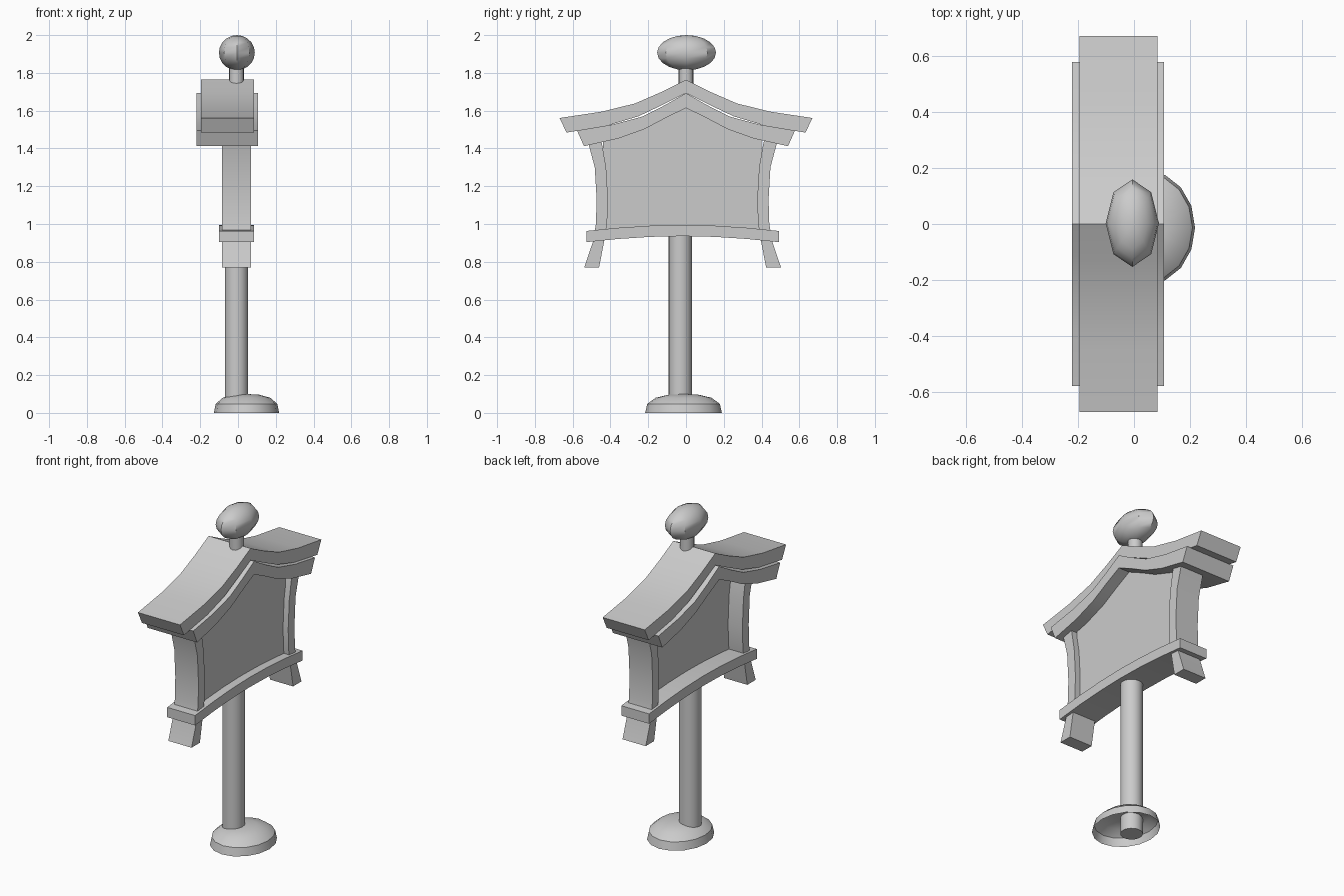
import bpy, bmesh, math

if "Cube" in bpy.data.objects:
    bpy.data.objects.remove(bpy.data.objects["Cube"])


def finish(name, bm, angle=30):
    bmesh.ops.recalc_face_normals(bm, faces=bm.faces)
    me = bpy.data.meshes.new(name)
    bm.to_mesh(me)
    bm.free()
    ob = bpy.data.objects.new(name, me)
    bpy.context.collection.objects.link(ob)
    bpy.ops.object.select_all(action='DESELECT')
    ob.select_set(True)
    bpy.context.view_layer.objects.active = ob
    bpy.ops.object.shade_smooth_by_angle(angle=math.radians(angle))
    return ob


def slab(name, upper, lower, x0, x1):
    """Strip between two matching (y, z) lines, extruded along x."""
    bm = bmesh.new()
    rows = [[bm.verts.new((x, y, z)) for y, z in line]
            for x, line in ((x0, upper), (x1, upper), (x1, lower), (x0, lower))]
    n = len(upper)
    for i in range(n - 1):
        for k in range(4):
            a, b = rows[k], rows[(k + 1) % 4]
            bm.faces.new((a[i], a[i + 1], b[i + 1], b[i]))
    bm.faces.new([r[0] for r in rows])
    bm.faces.new([r[-1] for r in rows])
    return finish(name, bm)


def lathe(name, profile, segs, centre, sx=1, sy=1, angle=30):
    """Revolve (radius, z) points around a vertical axis."""
    bm = bmesh.new()
    rings = []
    for r, z in profile:
        if r == 0:
            rings.append([bm.verts.new((*centre, z))] * segs)
        else:
            rings.append([bm.verts.new((centre[0] + sx * r * math.cos(t), centre[1] + sy * r * math.sin(t), z))
                          for t in (2 * math.pi * i / segs for i in range(segs))])
    for a, b in zip(rings, rings[1:]):
        for i in range(segs):
            j = (i + 1) % segs
            bm.faces.new(list(dict.fromkeys((a[i], a[j], b[j], b[i]))))
    return finish(name, bm, angle)


def mirrored(half, cy=0.0):
    """Mirror a half line that starts on the centre."""
    return [(cy - y, z) for y, z in reversed(half[1:])] + [(cy + y, z) for y, z in half]


CY = -0.018

# Domed foot, open underneath, and pole
lathe("base", [(.203, 0), (.192, .048), (.148, .08), (.08, .096), (0, .1)], 16, (.045, -.013), .85, 1)
lathe("pole", [(0, 0), (.0615, 0), (.0615, .96), (0, .96)], 24, (-.008, -.03))

# Arched bottom rail
rail_top = [(0, .995), (.17, .991), (.34, .98), (.51, .963)]
slab("bottom_rail", mirrored(rail_top, CY), mirrored([(y, z - .059) for y, z in rail_top], CY), -.1, .085)

# Curved side posts
outer = [(.521, .77), (.475, .905), (.459, 1.0), (.455, 1.13), (.465, 1.3), (.497, 1.42), (.505, 1.45)]
inner = [(.442, .77), (.416, .905), (.4, 1.0), (.395, 1.13), (.405, 1.3), (.426, 1.42), (.434, 1.45)]
for side, s in (("left", -1), ("right", 1)):
    slab(side + "_post", [(CY + s * y, z) for y, z in outer],
         [(CY + s * y, z) for y, z in inner], -.085, .069)

# Sign panel
slab("panel", [(-.44, 1.465), (-.24, 1.53), (0, 1.64), (.24, 1.53), (.4, 1.475)],
     [(-.44, .945), (-.24, .96), (0, .965), (.24, .96), (.4, .945)], .01, .035)

# Two stacked sweeping roofs
slab("upper_roof", mirrored([(0, 1.764), (.13, 1.699), (.27, 1.638), (.45, 1.594), (.67, 1.561)]),
     mirrored([(0, 1.693), (.12, 1.633), (.25, 1.571), (.42, 1.52), (.632, 1.484)]), -.195, .084)
slab("lower_roof", mirrored([(0, 1.693), (.11, 1.63), (.23, 1.569), (.39, 1.526), (.577, 1.495)]),
     mirrored([(0, 1.614), (.105, 1.563), (.22, 1.502), (.36, 1.452), (.54, 1.412)]), -.221, .107)

# Neck and oval finial
lathe("neck", [(0, 1.73), (.039, 1.73), (.039, 1.84), (0, 1.84)], 16, (-.008, 0))
oval = [(math.sin(math.pi * i / 10), 1.907 - .093 * math.cos(math.pi * i / 10)) for i in range(11)]
oval[0], oval[-1] = (0, 1.814), (0, 2.0)
lathe("finial", oval, 8, (-.006, .003), .095, .156, 40)
